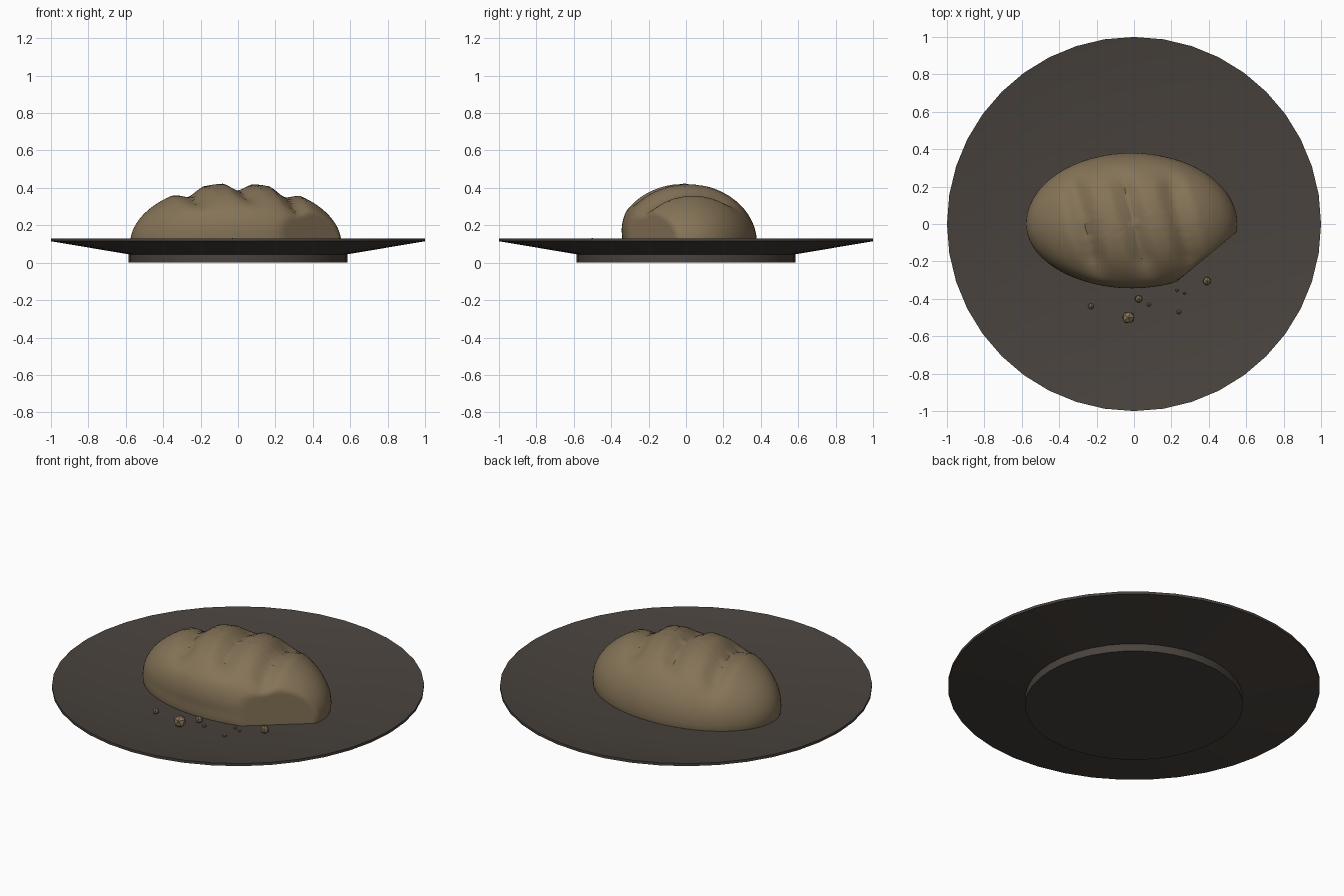
import bpy, bmesh, math
from mathutils import Vector

if "Cube" in bpy.data.objects:
    bpy.data.objects.remove(bpy.data.objects["Cube"])


def make_material(name, rgb):
    m = bpy.data.materials.new(name)
    m.diffuse_color = (*rgb, 1)
    m.use_nodes = True
    m.node_tree.nodes["Principled BSDF"].inputs["Base Color"].default_value = m.diffuse_color
    return m


crust = make_material("brown crust", (0.235, 0.172, 0.096))
stoneware = make_material("dark stoneware", (0.067, 0.056, 0.047))

FLOOR = 0.065


def finish(name, bm, mat, angle):
    bmesh.ops.recalc_face_normals(bm, faces=bm.faces)
    me = bpy.data.meshes.new(name)
    bm.to_mesh(me)
    bm.free()
    me.materials.append(mat)
    ob = bpy.data.objects.new(name, me)
    bpy.context.collection.objects.link(ob)
    bpy.ops.object.select_all(action='DESELECT')
    ob.select_set(True)
    bpy.context.view_layer.objects.active = ob
    if angle:
        bpy.ops.object.shade_smooth_by_angle(angle=math.radians(angle))
    return ob


# Plate: profile (radius, height) turned around z, closed by two discs
profile = [(0.585, 0), (0.585, 0.045), (1.0, 0.115), (1.0, 0.13), (0.645, FLOOR)]
SIDES = 40
bm = bmesh.new()
rings = [[bm.verts.new((r * math.cos(2 * math.pi * i / SIDES),
                        r * math.sin(2 * math.pi * i / SIDES), z))
          for i in range(SIDES)] for r, z in profile]
for a, b in zip(rings, rings[1:]):
    for i in range(SIDES):
        j = (i + 1) % SIDES
        bm.faces.new((a[i], a[j], b[j], b[i]))
bm.faces.new(rings[0])
bm.faces.new(rings[-1])
finish("plate", bm, stoneware, 30)

# Loaf: flattened ellipsoid with three slanted scores and a torn front right side
bm = bmesh.new()
bmesh.ops.create_uvsphere(bm, u_segments=96, v_segments=48, radius=1)
tear = Vector((0.64, -0.77))
for v in bm.verts:
    x, y, z = v.co.x * 0.565 - 0.012, v.co.y * 0.38, v.co.z * 0.325 + 0.1
    # scores across the top, fading towards the sides
    fade = max(0, min(1, (0.30 - abs(y)) / 0.12)) * (v.co.z > 0)
    for sx in (-0.265, 0.0, 0.25):
        d = abs(x + 0.25 * y - sx) / 0.085
        if d < 1:
            z -= 0.046 * fade * (1 - d)
    # lower front pressed in
    if y < 0:
        y *= 0.9 + 0.1 * max(0, min(1, (z - 0.13) / 0.15))
    # torn corner
    over = tear.dot((x, y)) - 0.384
    if over > 0:
        x -= tear.x * over
        y -= tear.y * over
    v.co = (x, y, max(z, FLOOR + 0.001))
finish("loaf", bm, crust, 40)

# Crumbs: x, y, radius
crumbs = [(-0.03, -0.5, 0.036), (0.39, -0.305, 0.024), (0.025, -0.4, 0.022),
          (-0.23, -0.44, 0.018), (0.08, -0.43, 0.012), (0.24, -0.47, 0.013),
          (0.23, -0.355, 0.009), (0.27, -0.37, 0.009)]
for n, (x, y, r) in enumerate(crumbs):
    bm = bmesh.new()
    bmesh.ops.create_icosphere(bm, subdivisions=1, radius=r)
    bmesh.ops.translate(bm, verts=bm.verts, vec=(x, y, FLOOR + r * 0.9))
    finish(f"crumb_{n + 1}", bm, crust, 0)
